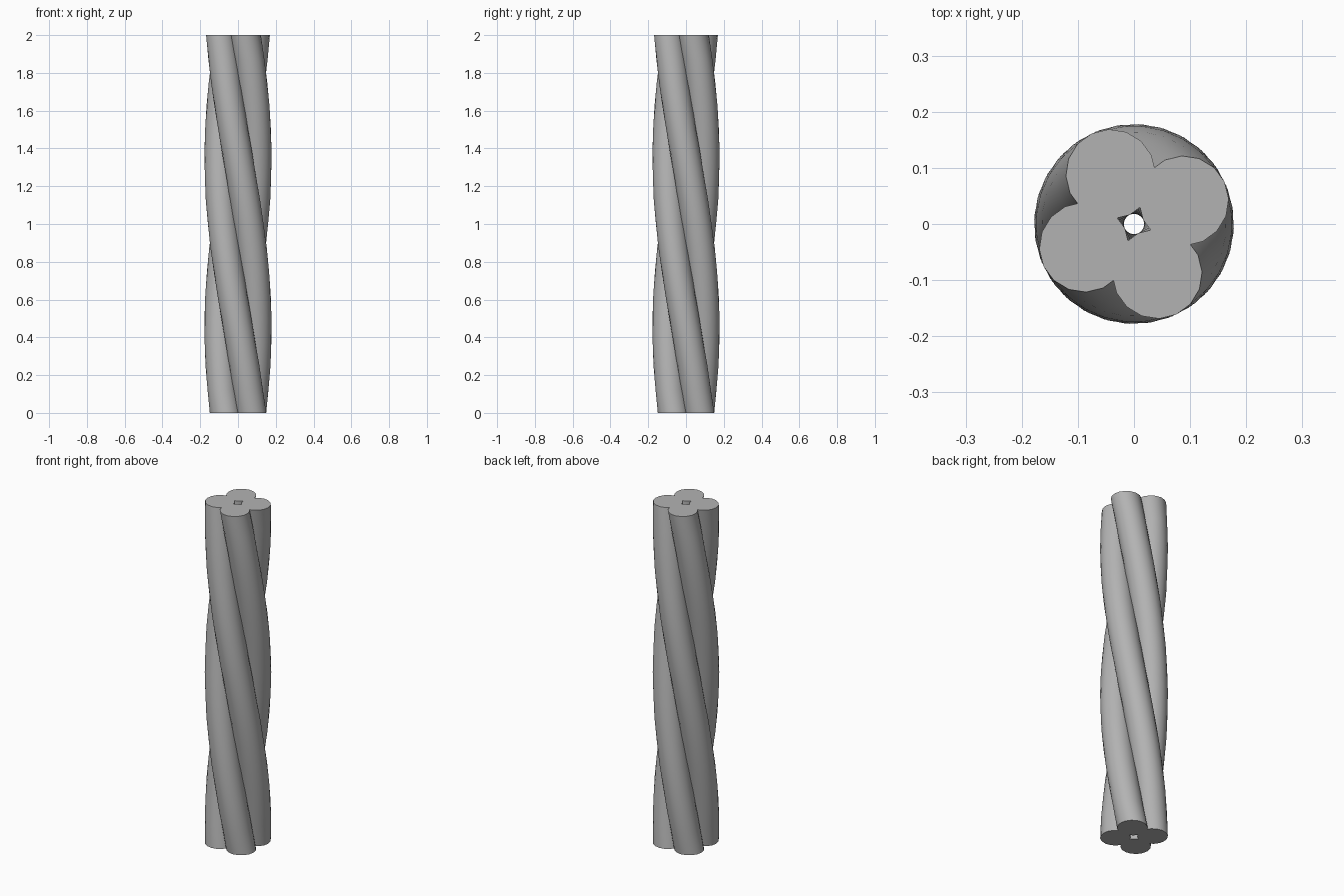
import bpy, bmesh
from math import pi, sin, cos, radians

if "Cube" in bpy.data.objects:
    bpy.data.objects.remove(bpy.data.objects["Cube"])

STRANDS, SIDES, STEPS = 4, 16, 16
HEIGHT, OFFSET, RADIUS = 2.0, 0.098, 0.08
TWIST = radians(-200)

# Mid-dark grey
grey = bpy.data.materials.new("dark_grey")
grey.diffuse_color = (0.45, 0.45, 0.45, 1)
grey.use_nodes = True
grey.node_tree.nodes["Principled BSDF"].inputs["Base Color"].default_value = grey.diffuse_color


def strand(name, start):
    """One round strand that winds about the z axis, with flat ends."""
    bm = bmesh.new()
    rings = []
    for i in range(STEPS + 1):
        t = i / STEPS
        a = start + TWIST * t
        rings.append([bm.verts.new((
            OFFSET * cos(a) + RADIUS * cos(a + 2 * pi * k / SIDES),
            OFFSET * sin(a) + RADIUS * sin(a + 2 * pi * k / SIDES),
            HEIGHT * t)) for k in range(SIDES)])
    # Side walls
    for lo, hi in zip(rings, rings[1:]):
        for k in range(SIDES):
            n = (k + 1) % SIDES
            bm.faces.new((lo[k], lo[n], hi[n], hi[k]))
    # End caps
    bm.faces.new(rings[0][::-1])
    bm.faces.new(rings[-1])
    me = bpy.data.meshes.new(name)
    bm.to_mesh(me)
    bm.free()
    me.materials.append(grey)
    ob = bpy.data.objects.new(name, me)
    bpy.context.collection.objects.link(ob)
    return ob


# Four strands twisted into one rope-like column
bpy.ops.object.select_all(action='DESELECT')
for s in range(STRANDS):
    ob = strand(f"twisted_strand_{s + 1}", radians(45) + s * 2 * pi / STRANDS)
    ob.select_set(True)
    bpy.context.view_layer.objects.active = ob
bpy.ops.object.shade_smooth_by_angle(angle=radians(40))
